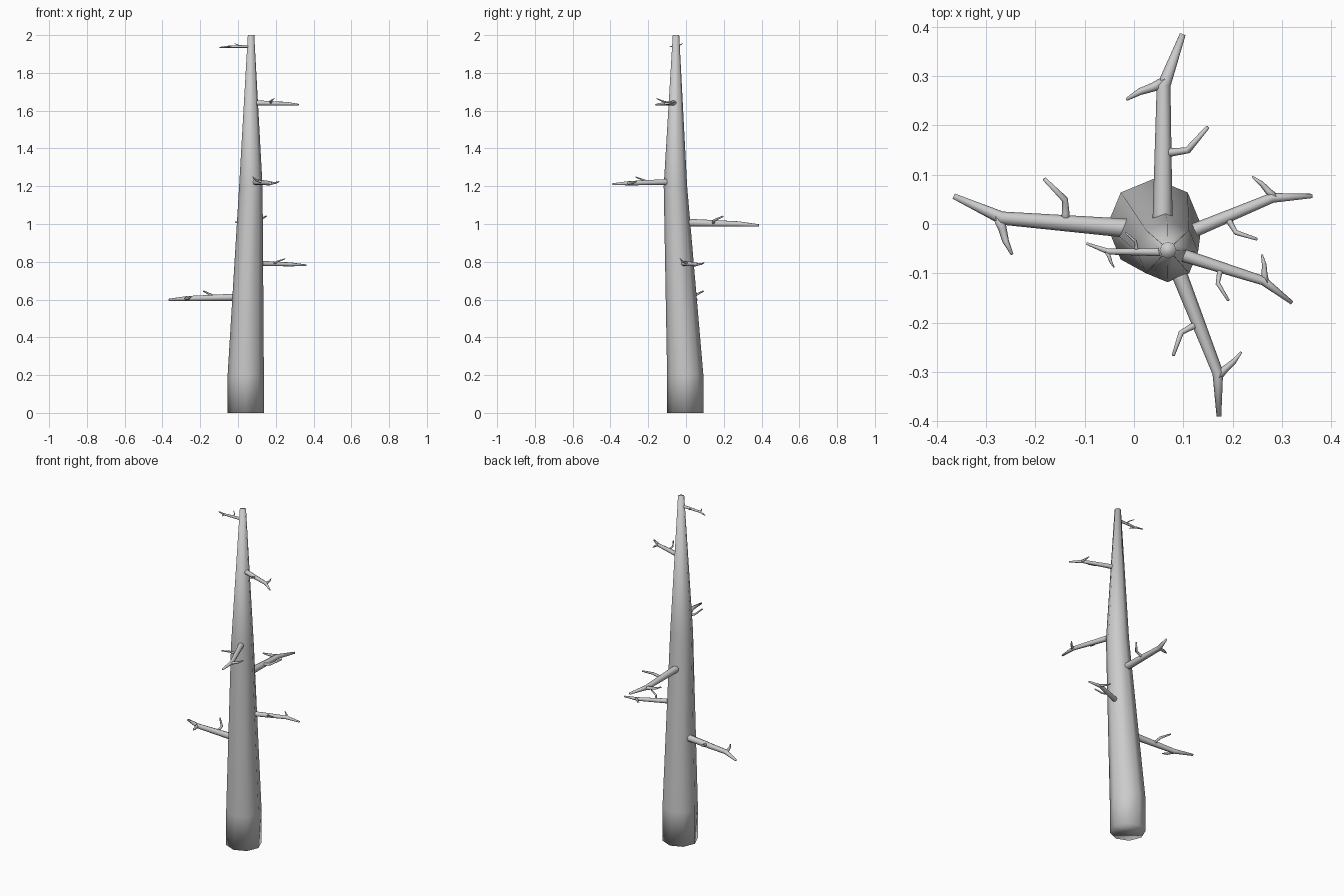
import bpy, bmesh, math
from mathutils import Vector

if "Cube" in bpy.data.objects:
    bpy.data.objects.remove(bpy.data.objects["Cube"])


def add_tube(bm, points, radii, sides, level=False):
    """Capped tapering tube through points; level keeps its rings horizontal."""
    pts = [Vector(p) for p in points]
    rings = []
    for i, p in enumerate(pts):
        d = (pts[min(i + 1, len(pts) - 1)] - pts[max(i - 1, 0)]).normalized()
        if level:
            a, b = Vector((1, 0, 0)), Vector((0, 1, 0))
        else:
            a = d.cross(Vector((0, 0, 1))).normalized()
            b = a.cross(d)
        ring = []
        for k in range(sides):
            t = 2 * math.pi * k / sides
            ring.append(bm.verts.new(p + radii[i] * (a * math.cos(t) + b * math.sin(t))))
        rings.append(ring)
    for r0, r1 in zip(rings, rings[1:]):
        for k in range(sides):
            n = (k + 1) % sides
            bm.faces.new((r0[k], r0[n], r1[n], r1[k]))
    bm.faces.new(rings[0][::-1])
    bm.faces.new(rings[-1])


def finish(bm, name):
    bmesh.ops.recalc_face_normals(bm, faces=bm.faces)
    for f in bm.faces:
        f.smooth = True
    mesh = bpy.data.meshes.new(name)
    bm.to_mesh(mesh)
    bm.free()
    ob = bpy.data.objects.new(name, mesh)
    bpy.context.collection.objects.link(ob)
    return ob


# Leaning eight-sided trunk
bm = bmesh.new()
add_tube(bm,
         [(0.041, -0.004, 0), (0.041, -0.004, 0.2), (0.068, -0.056, 1.2), (0.069, -0.053, 2.0)],
         [0.096, 0.096, 0.062, 0.017], 8, level=True)
finish(bm, "trunk")


def branch(name, start, knee, z):
    """One broken branch with a bent tip, a fork and a side twig."""
    s, m = Vector(start), Vector(knee)
    f = (m - s).normalized()
    r = Vector((f.y, -f.x))
    k = (m - s).length / 0.26

    def P(u, v, h):
        q = s + f * (u * k) + r * (v * k)
        return (q.x, q.y, z + h * k)

    def R(*rs):
        return [x * k for x in rs]

    bm = bmesh.new()
    # main limb
    add_tube(bm, [P(-0.03, 0, 0.003), P(0, 0, 0.002), P(0.26, 0, -0.005), P(0.365, 0.038, -0.012)],
             R(0.021, 0.020, 0.014, 0.006), 8)
    # fork at the knee
    add_tube(bm, [P(0.268, 0.005, -0.005), P(0.257, -0.022, -0.004), P(0.248, -0.048, -0.002), P(0.232, -0.075, 0.006)],
             R(0.013, 0.009, 0.007, 0.003), 6)
    # side twig
    add_tube(bm, [P(0.125, 0.0, 0), P(0.126, 0.022, 0.006), P(0.13, 0.05, 0.014), P(0.177, 0.09, 0.036)],
             R(0.011, 0.008, 0.007, 0.004), 6)
    finish(bm, name)


# Branches around the trunk, from the lowest up
for i, (start, knee, z) in enumerate([
    ((-0.02, -0.008), (-0.268, 0.012), 0.61),
    ((0.105, -0.02), (0.28, 0.053), 0.79),
    ((0.058, 0.02), (0.06, 0.28), 1.005),
    ((0.095, -0.11), (0.170, -0.302), 1.22),
    ((0.098, -0.063), (0.262, -0.115), 1.64),
    ((0.058, -0.057), (-0.052, -0.056), 1.94),
]):
    branch(f"branch_{i + 1}", start, knee, z)
